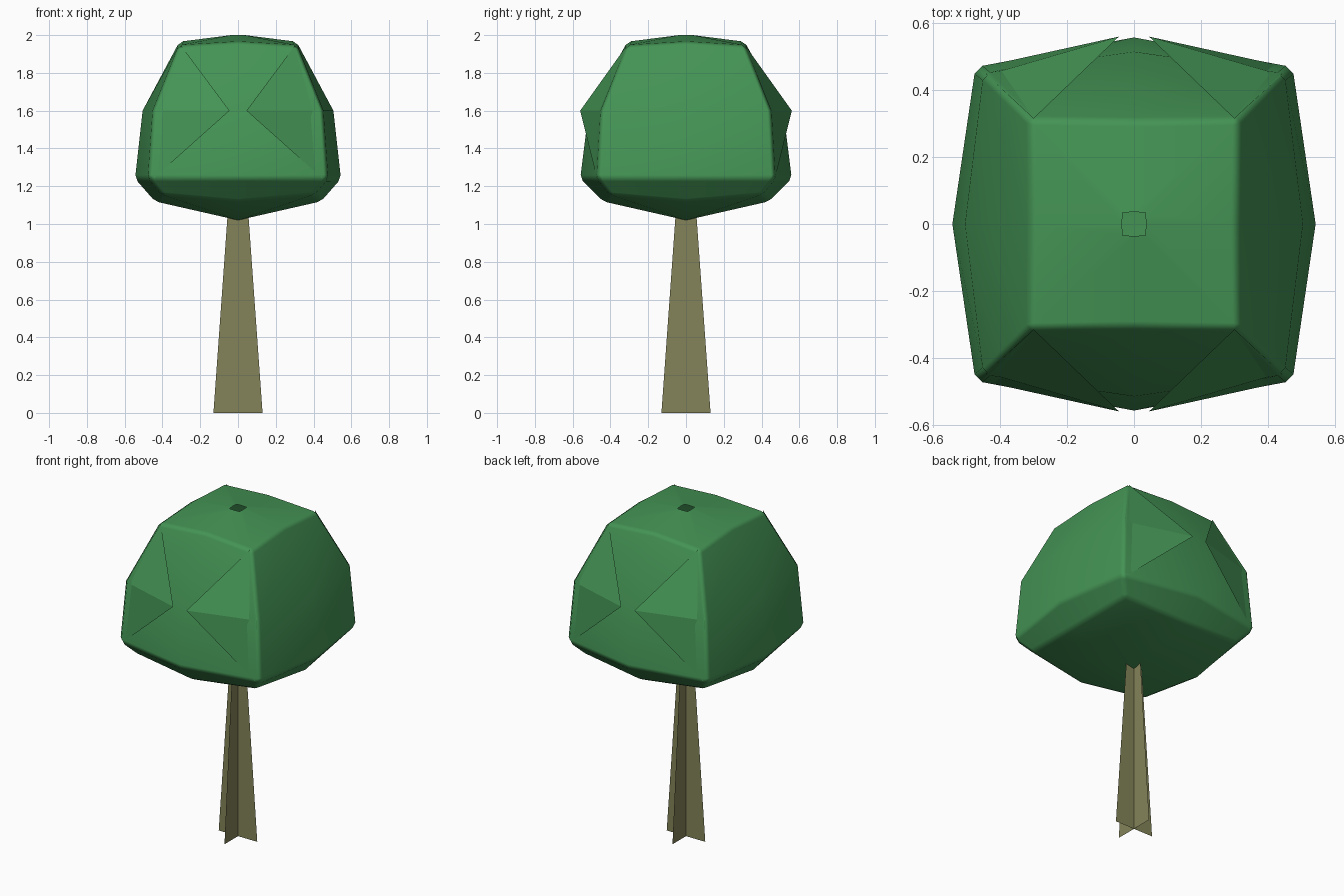
import bpy, bmesh, math

if "Cube" in bpy.data.objects:
    bpy.data.objects.remove(bpy.data.objects["Cube"])


def material(name, rgb):
    m = bpy.data.materials.new(name)
    m.diffuse_color = (*rgb, 1)
    m.use_nodes = True
    m.node_tree.nodes["Principled BSDF"].inputs["Base Color"].default_value = m.diffuse_color
    return m


def finish(bm, name, mat, smooth=None):
    me = bpy.data.meshes.new(name)
    bm.to_mesh(me)
    bm.free()
    ob = bpy.data.objects.new(name, me)
    bpy.context.collection.objects.link(ob)
    me.materials.append(mat)
    if smooth:
        for p in me.polygons:
            p.use_smooth = True
    return ob


green = material("foliage_green", (0.058, 0.295, 0.09))
brown = material("bark_brown", (0.23, 0.23, 0.102))

# Trunk: two crossed tapering planes, built as four fins from the centre line
bm = bmesh.new()
for dx, dy in ((1, 0), (0, 1), (-1, 0), (0, -1)):
    bm.faces.new([bm.verts.new((w * dx, w * dy, z)) for w, z in
                  ((0, 0), (0.13, 0), (0.055, 1.05), (0, 1.05))])
finish(bm, "trunk", brown)

# Crown: rings of eight points, each (mid x, mid y, mid z, corner x, corner y, corner z)
rings = [
    (0.44, 0.44, 1.12, 0.40, 0.40, 1.155),
    (0.545, 0.56, 1.24, 0.475, 0.47, 1.24),
    (0.505, 0.515, 1.60, 0.45, 0.45, 1.60),
    (0.31, 0.31, 1.965, 0.315, 0.315, 1.945),
    (0.036, 0.036, 2.0, 0.034, 0.034, 2.0),
]
steps = [(1, 0), (1, 1), (0, 1), (-1, 1), (-1, 0), (-1, -1), (0, -1), (1, -1)]
bm = bmesh.new()
loops = []
for mx, my, mz, cx, cy, cz in rings:
    loops.append([bm.verts.new((cx * sx, cy * sy, cz) if sx and sy
                               else (mx * sx, my * sy, mz)) for sx, sy in steps])
for low, high in zip(loops, loops[1:]):
    for i in range(8):
        j = (i + 1) % 8
        bm.faces.new((low[i], low[j], high[j], high[i]))
# Pointed underside; the top keeps its small square opening
tip = bm.verts.new((0, 0, 1.02))
for i in range(8):
    bm.faces.new((tip, loops[0][(i + 1) % 8], loops[0][i]))
crown = finish(bm, "crown", green, True)
# Softened edges
bev = crown.modifiers.new("soft_edges", 'BEVEL')
bev.width = 0.02
bev.segments = 1
bev.limit_method = 'ANGLE'
bev.angle_limit = math.radians(32)
bev.harden_normals = True

# Leaf flaps: folded triangles standing proud of the front and back
bm = bmesh.new()
for sx in (-1, 1):
    for sy in (-1, 1):
        top, point, corner, foot = [bm.verts.new((x * sx, y * sy, z)) for x, y, z in (
            (0.30, 0.315, 1.943), (0.045, 0.56, 1.60),
            (0.44, 0.445, 1.60), (0.445, 0.472, 1.243))]
        for f in ((top, point, corner), (corner, point, foot)):
            bm.faces.new(f)
for f in bm.faces:
    f.normal_update()
    if f.normal.y * f.calc_center_median().y < 0:
        f.normal_flip()
finish(bm, "leaf_flaps", green)
